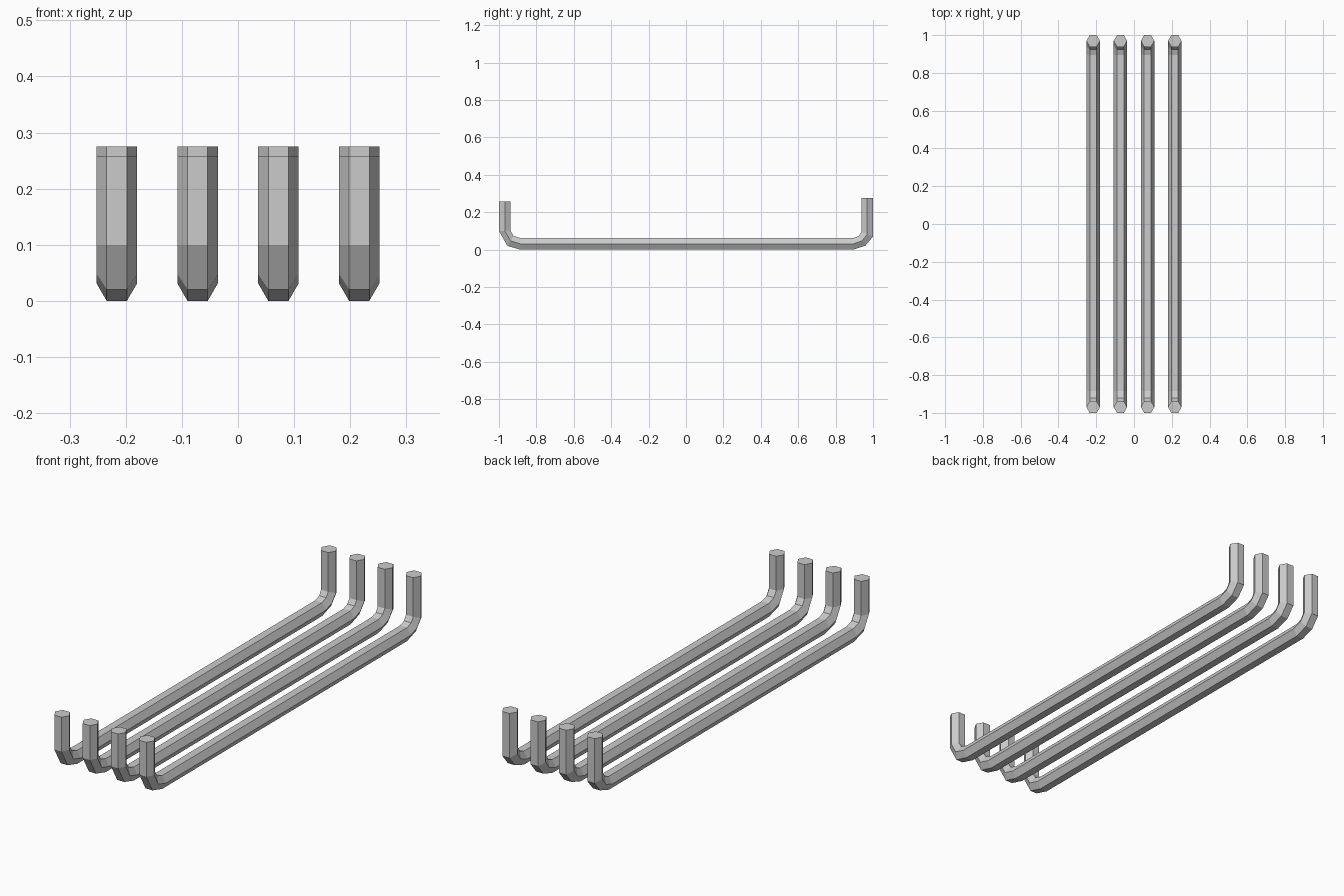
import bpy, bmesh

if "Cube" in bpy.data.objects:
    bpy.data.objects.remove(bpy.data.objects["Cube"])

R = 0.036          # hexagon radius, corners pointing along x
SPACING = 0.144

# Bent bar path: (outer y, outer z, inner y, inner z) at each ring
RINGS = [
    (-1.0, 0.258, -0.938, 0.258),
    (-1.0, 0.10, -0.938, 0.10),
    (-0.955, 0.02, -0.922, 0.074),
    (-0.885, 0.0, -0.885, 0.062),
    (0.895, 0.0, 0.895, 0.062),
    (0.96, 0.022, 0.924, 0.073),
    (1.0, 0.07, 0.938, 0.095),
    (1.0, 0.275, 0.938, 0.275),
]
# Hexagon section: (x factor, blend from outer to inner)
HEXAGON = [(-0.5, 0), (0.5, 0), (1, 0.5), (0.5, 1), (-0.5, 1), (-1, 0.5)]


def make_bar(name, x):
    bm = bmesh.new()
    loops = []
    for oy, oz, iy, iz in RINGS:
        loops.append([bm.verts.new((x + R * f, oy + (iy - oy) * t, oz + (iz - oz) * t))
                      for f, t in HEXAGON])
    # Side faces
    for a, b in zip(loops, loops[1:]):
        for i in range(6):
            j = (i + 1) % 6
            bm.faces.new((a[i], a[j], b[j], b[i]))
    # End caps
    bm.faces.new(loops[0])
    bm.faces.new(loops[-1])
    bmesh.ops.recalc_face_normals(bm, faces=bm.faces)
    mesh = bpy.data.meshes.new(name)
    bm.to_mesh(mesh)
    bm.free()
    bpy.context.collection.objects.link(bpy.data.objects.new(name, mesh))


# Row of four parallel bars
for n in range(4):
    make_bar(f"bent_bar_{n + 1}", (n - 1.5) * SPACING)
